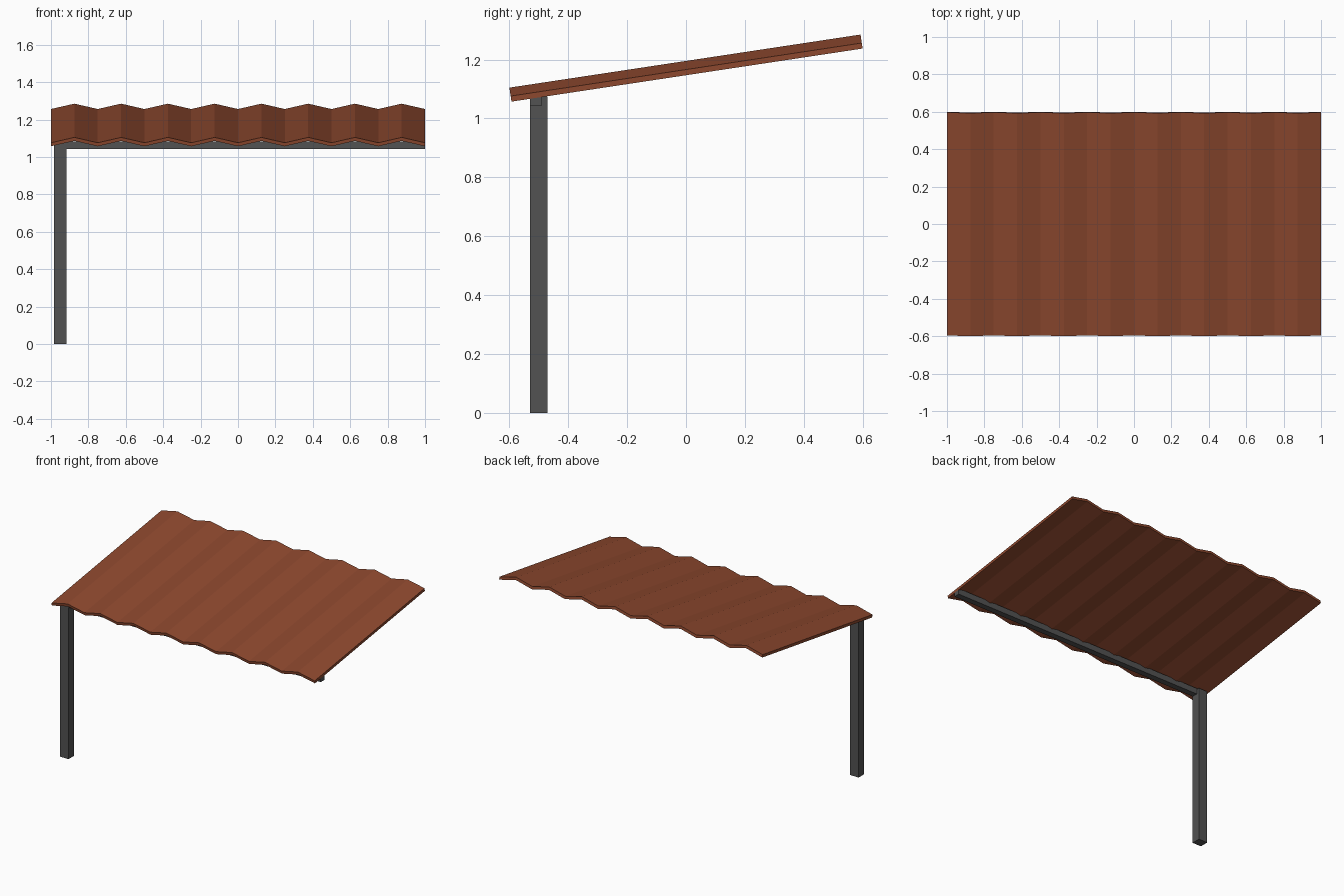
import bpy, bmesh, math
from mathutils import Matrix

if "Cube" in bpy.data.objects:
    bpy.data.objects.remove(bpy.data.objects["Cube"])

def material(name, rgb):
    m = bpy.data.materials.new(name)
    m.diffuse_color = (*rgb, 1)
    m.use_nodes = True
    m.node_tree.nodes["Principled BSDF"].inputs["Base Color"].default_value = m.diffuse_color
    return m

rust = material("rust_brown", (0.27, 0.066, 0.028))
grey = material("dark_grey", (0.085, 0.085, 0.085))

def add_object(name, bm, mat):
    bmesh.ops.recalc_face_normals(bm, faces=bm.faces)
    me = bpy.data.meshes.new(name)
    bm.to_mesh(me)
    bm.free()
    me.materials.append(mat)
    ob = bpy.data.objects.new(name, me)
    bpy.context.collection.objects.link(ob)
    return ob

def box(name, lo, hi, mat):
    bm = bmesh.new()
    bmesh.ops.create_cube(bm, size=1)
    for v in bm.verts:
        v.co = [lo[i] + (v.co[i] + 0.5) * (hi[i] - lo[i]) for i in range(3)]
    return add_object(name, bm, mat)

# Corrugated roof sheet: zigzag strip, thickened, then tilted
SEG, LENGTH, WAVE, THICK, TILT = 16, 1.206, 0.029, 0.019, 0.15
bm = bmesh.new()
rings = []
for i in range(SEG + 1):
    x = -1 + 2 * i / SEG
    z = -(WAVE + THICK) / 2 + (WAVE if i % 2 else 0)
    rings.append([bm.verts.new((x, y, z + t)) for y, t in (
        (-LENGTH / 2, 0), (LENGTH / 2, 0), (LENGTH / 2, THICK), (-LENGTH / 2, THICK))])
for a, b in zip(rings, rings[1:]):
    for k in range(4):
        n = (k + 1) % 4
        bm.faces.new((a[k], a[n], b[n], b[k]))
bm.faces.new(rings[0])
bm.faces.new(rings[-1])
bm.transform(Matrix.Translation((0, 0, 1.171)) @ Matrix.Rotation(TILT, 4, 'X'))
add_object("corrugated_roof", bm, rust)

# Support post and the beam carrying the low edge
box("support_post", (-0.983, -0.53, 0), (-0.917, -0.47, 1.075), grey)
box("front_beam", (-0.95, -0.53, 1.042), (1.0, -0.49, 1.082), grey)
